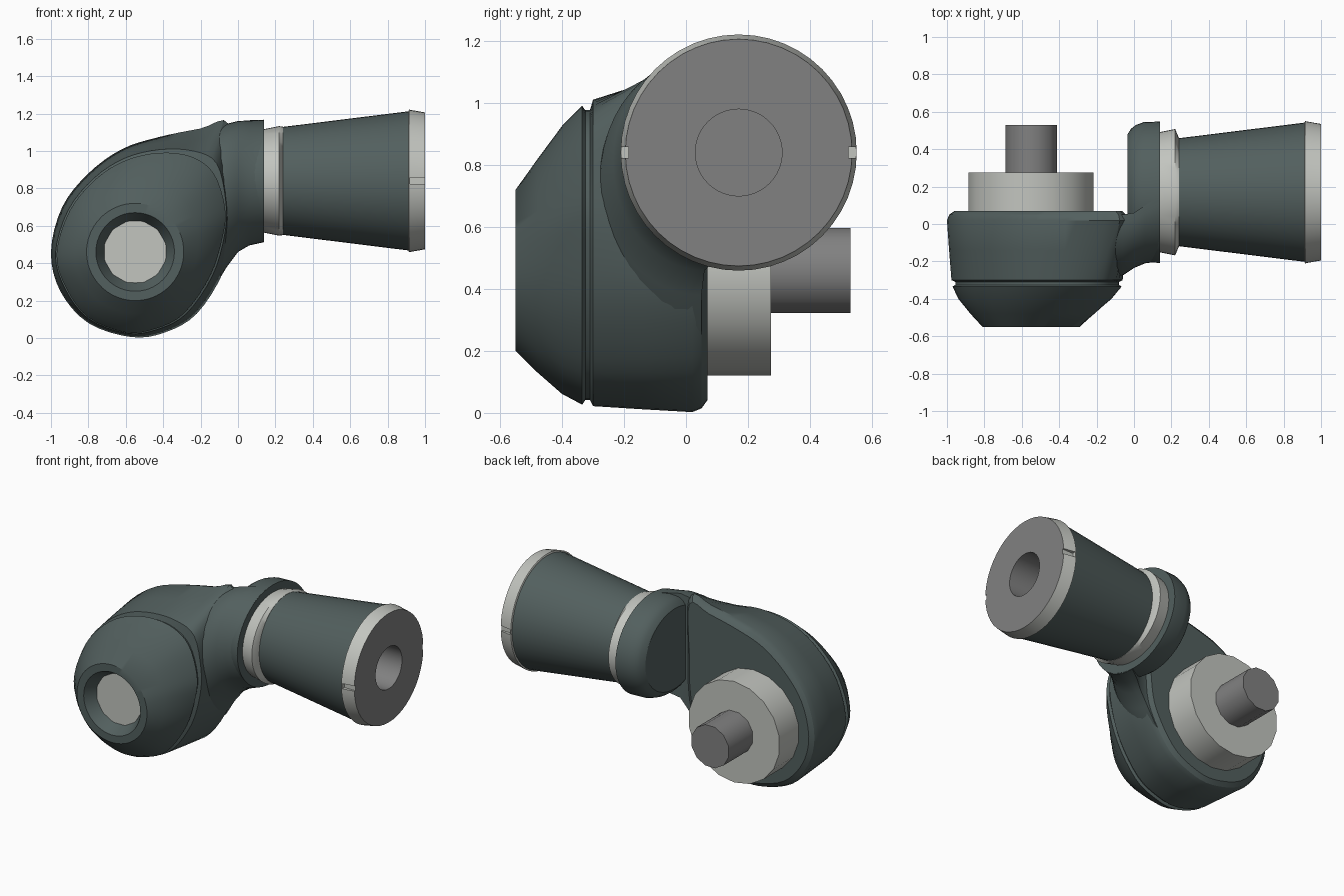
import bpy
import bmesh
from math import pi, cos, sin, atan2, radians
from mathutils import Vector

default_cube = bpy.data.objects.get("Cube")
if default_cube:
    bpy.data.objects.remove(default_cube, do_unlink=True)


def make_material(name, colour):
    material = bpy.data.materials.new(name)
    material.use_nodes = True
    rgba = (*colour, 1.0)
    material.diffuse_color = rgba
    for node in material.node_tree.nodes:
        if node.type == 'BSDF_PRINCIPLED':
            node.inputs["Base Color"].default_value = rgba
            node.inputs["Roughness"].default_value = 0.6
    return material


DARK = make_material("dark slate", (0.085, 0.115, 0.112))
LIGHT = make_material("light metal", (0.54, 0.555, 0.52))
GREY = make_material("mid grey", (0.22, 0.22, 0.22))


def loft(name, rings, materials, grey_from=None, cap_start=True, cap_end=True):
    """Skin a list of equal-length point rings into one smooth-shaded object."""
    bm = bmesh.new()
    rows = [[bm.verts.new(p) for p in ring] for ring in rings]
    count = len(rows[0])
    for k, (a, b) in enumerate(zip(rows, rows[1:])):
        for i in range(count):
            j = (i + 1) % count
            face = bm.faces.new((a[i], a[j], b[j], b[i]))
            if grey_from is not None and k >= grey_from:
                face.material_index = 1
    if cap_start:
        bm.faces.new(rows[0][::-1])
    if cap_end:
        face = bm.faces.new(rows[-1])
        if grey_from is not None:
            face.material_index = 1
    bmesh.ops.recalc_face_normals(bm, faces=bm.faces)
    mesh = bpy.data.meshes.new(name)
    bm.to_mesh(mesh)
    bm.free()
    for material in materials:
        mesh.materials.append(material)
    obj = bpy.data.objects.new(name, mesh)
    bpy.context.collection.objects.link(obj)
    bpy.ops.object.select_all(action='DESELECT')
    obj.select_set(True)
    bpy.context.view_layer.objects.active = obj
    bpy.ops.object.shade_smooth_by_angle(angle=radians(32))
    return obj


HANDLE_Y, HANDLE_Z = 0.17, 0.84
HUB = Vector((-0.55, 0.46))


def x_ring(x, ry, rz, sides=48):
    """Ellipse around the handle axis."""
    turns = [2 * pi * i / sides for i in range(sides)]
    return [(x, HANDLE_Y + ry * cos(a), HANDLE_Z + rz * sin(a)) for a in turns]


def y_ring(y, r, sides):
    """Circle around the hub axis."""
    turns = [2 * pi * (i + 0.5) / sides for i in range(sides)]
    return [(HUB.x + r * cos(a), y, HUB.y + r * sin(a)) for a in turns]


def smooth_loop(points, steps=4):
    """Closed Catmull-Rom curve through the points."""
    pts = [Vector(p) for p in points]
    n = len(pts)
    result = []
    for i in range(n):
        a, b, c, d = (pts[(i + k) % n] for k in (-1, 0, 1, 2))
        for s in range(steps):
            t = s / steps
            result.append(0.5 * (2 * b + (c - a) * t + (2 * a - 5 * b + 4 * c - d) * t ** 2
                                 + (3 * b - a - 3 * c + d) * t ** 3))
    return result


# Housing outlines in x and z: egg at the front, elbow at the back
egg = smooth_loop([(-.97, .45), (-.9, .68), (-.76, .85), (-.6, .95), (-.42, .99),
                   (-.25, .97), (-.13, .88), (-.07, .7), (-.08, .55), (-.15, .33),
                   (-.29, .13), (-.44, .05), (-.6, .03), (-.8, .11), (-.92, .27)])
elbow = smooth_loop([(-1, .46), (-.94, .7), (-.8, .88), (-.62, 1.01), (-.42, 1.075),
                     (-.2, 1.12), (-.05, 1.145), (-.04, .8), (-.04, .55), (-.08, .35),
                     (-.22, .13), (-.39, .03), (-.57, .005), (-.8, .08), (-.95, .25)])


def rim(radius):
    """Circle on the hub whose points line up with the egg outline."""
    angles = [atan2(p.y - HUB.y, p.x - HUB.x) for p in egg]
    return [HUB + radius * Vector((cos(a), sin(a))) for a in angles]


def blend(a, b, t):
    return [p.lerp(q, t) for p, q in zip(a, b)]


def swell(outline, amount):
    return [p + (p - HUB).normalized() * amount for p in outline]


def at_depth(y, outline):
    return [(p.x, y, p.y) for p in outline]


face_rim = rim(0.26)
loft("elbow_housing", [
    at_depth(-.47, rim(0.165)),
    at_depth(-.55, rim(0.21)),
    at_depth(-.55, face_rim),
    at_depth(-.48, swell(blend(face_rim, egg, .34), .01)),
    at_depth(-.40, swell(blend(face_rim, egg, .72), .014)),
    at_depth(-.335, egg),
    at_depth(-.325, swell(egg, -.015)),
    at_depth(-.31, swell(egg, -.015)),
    at_depth(-.30, blend(egg, elbow, .2)),
    at_depth(-.14, blend(egg, elbow, .62)),
    at_depth(.02, elbow),
    at_depth(.05, swell(elbow, -.012)),
    at_depth(.07, swell(elbow, -.04)),
], [DARK])

# Neck: half-ellipse sections from the housing into the flange
neck_sections = [(-.2, .19, 1.1, -.29, .05), (-.12, .28, 1.13, -.29, .05),
                 (-.06, .38, 1.145, -.275, .05), (0, .46, 1.16, -.235, .06),
                 (.06, .495, 1.163, -.21, .1), (.138, .512, 1.165, -.2, .15)]
neck_rings = []
for x, low, high, front, middle in neck_sections:
    arc = [pi / 2 + pi * i / 24 for i in range(25)]
    neck_rings.append([(x, middle + (middle - front) * cos(a),
                        (low + high) / 2 + (high - low) / 2 * sin(a)) for a in arc])
loft("neck", neck_rings, [DARK])

# Oval flange where the handle joins
loft("flange", [x_ring(x, .378 * s, .327 * s) for x, s in
                ((-.035, .82), (-.015, .9), (.01, .95), (.05, .99), (.14, 1))], [DARK])

# Handle: oval collar, tapered grip, bored end cap with side notches
loft("collar", [x_ring(.13, .32, .275), x_ring(.22, .338, .293),
                x_ring(.24, .29, .29)], [LIGHT])
loft("tapered_grip", [x_ring(.235, .288, .288), x_ring(.912, .372, .372)],
     [DARK], cap_end=False)
cap_profile = [(.4, .2), (.905, .2), (.91, .37), (.915, .381), (1, .366), (1, .14), (.5, .14)]
end_cap = loft("end_cap", [x_ring(x, r, r) for x, r in cap_profile],
               [LIGHT, GREY], grey_from=4)

for label, side in (("front", -1), ("back", 1)):
    bpy.ops.mesh.primitive_cube_add(size=1, location=(.97, HANDLE_Y + side * .38, HANDLE_Z))
    cutter = bpy.context.object
    cutter.name = label + "_notch_cutter"
    cutter.scale = (.1, .05, .035)
    cutter.data.materials.append(LIGHT)
    cutter.hide_render = True
    cutter.hide_set(True)
    notch = end_cap.modifiers.new(label + " notch", 'BOOLEAN')
    notch.operation = 'DIFFERENCE'
    notch.solver = 'EXACT'
    notch.object = cutter

# Hub parts: front plug, rear boss and drive shaft
loft("front_plug", [y_ring(-.475, .17, 12), y_ring(-.4, .17, 12)], [LIGHT])
loft("rear_boss", [y_ring(.04, .339, 18), y_ring(.275, .339, 18)], [LIGHT])
loft("drive_shaft", [y_ring(.26, .142, 12), y_ring(.53, .142, 12)], [GREY])
